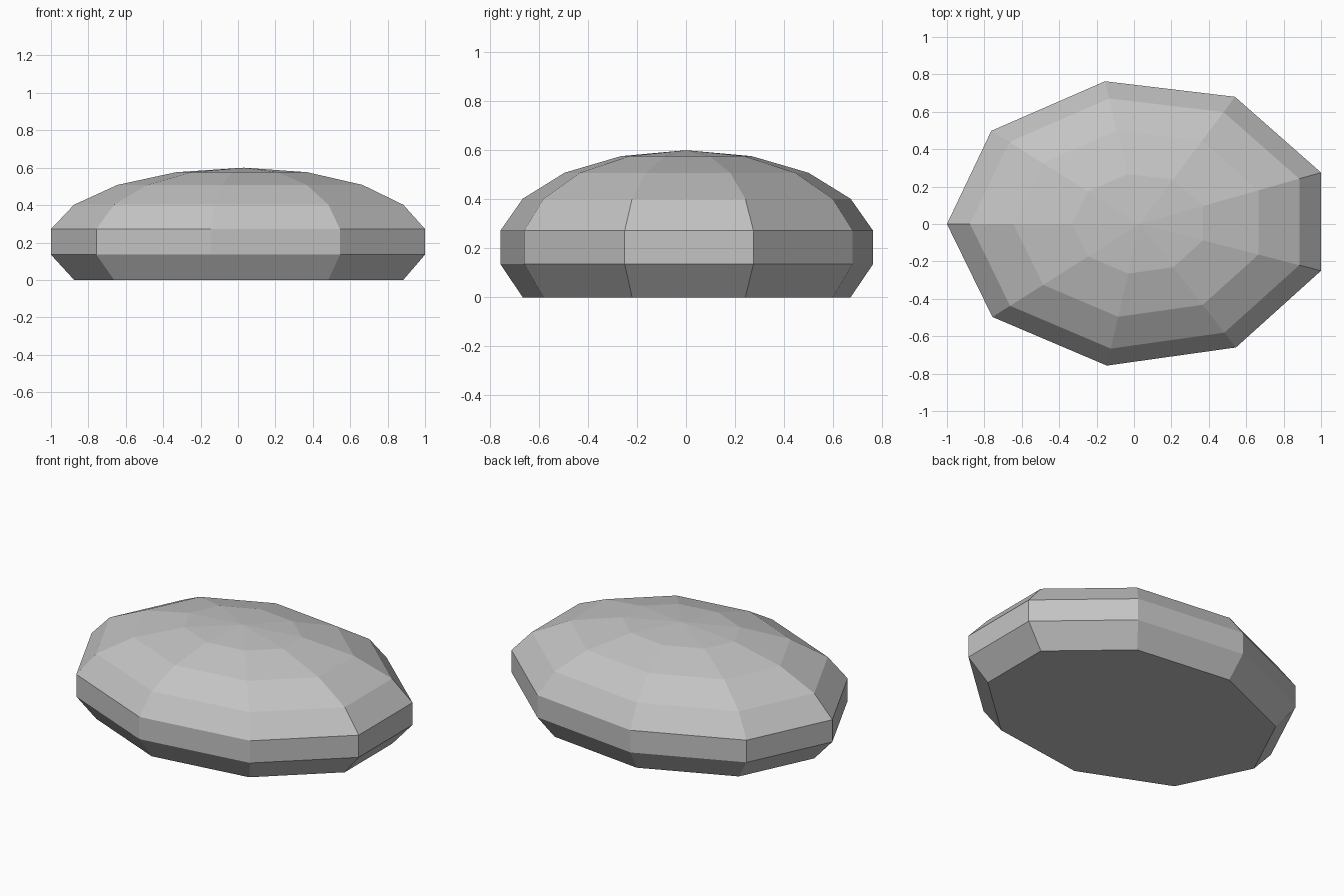
import bpy
import bmesh

cube = bpy.data.objects.get("Cube")
if cube:
    bpy.data.objects.remove(cube, do_unlink=True)

# Stone material
stone = bpy.data.materials.new("stone grey")
stone.use_nodes = True
GREY = (0.55, 0.55, 0.55, 1.0)
stone.diffuse_color = GREY
bsdf = next(n for n in stone.node_tree.nodes if n.type == 'BSDF_PRINCIPLED')
bsdf.inputs["Base Color"].default_value = GREY
bsdf.inputs["Roughness"].default_value = 0.9

# Nine-sided, slightly uneven outline (counter-clockwise from above)
OUTLINE = [(-1.0, 0.0), (-0.757, -0.497), (-0.145, -0.757), (0.545, -0.66),
           (1.0, -0.25), (1.0, 0.275), (0.54, 0.68), (-0.155, 0.763),
           (-0.763, 0.498)]
# Height and outline scale of each ring, bottom to top
RINGS = [(0.0, 0.88), (0.135, 1.0), (0.272, 1.0), (0.402, 0.88),
         (0.508, 0.655), (0.576, 0.35)]
CENTRE_X = 0.03
TOP = 0.6

bm = bmesh.new()
rings = [[bm.verts.new((CENTRE_X + (x - CENTRE_X) * s, y * s, z))
          for x, y in OUTLINE] for z, s in RINGS]
n = len(OUTLINE)

# Side bands
for low, high in zip(rings, rings[1:]):
    for i in range(n):
        j = (i + 1) % n
        bm.faces.new((low[i], low[j], high[j], high[i]))

# Flat base and shallow crown fan
bm.faces.new(rings[0][::-1])
peak = bm.verts.new((CENTRE_X, 0.0, TOP))
for i in range(n):
    bm.faces.new((rings[-1][i], rings[-1][(i + 1) % n], peak))
bmesh.ops.recalc_face_normals(bm, faces=bm.faces)

mesh = bpy.data.meshes.new("rounded_stone")
bm.to_mesh(mesh)
bm.free()
mesh.materials.append(stone)
obj = bpy.data.objects.new("rounded_stone", mesh)
bpy.context.collection.objects.link(obj)
